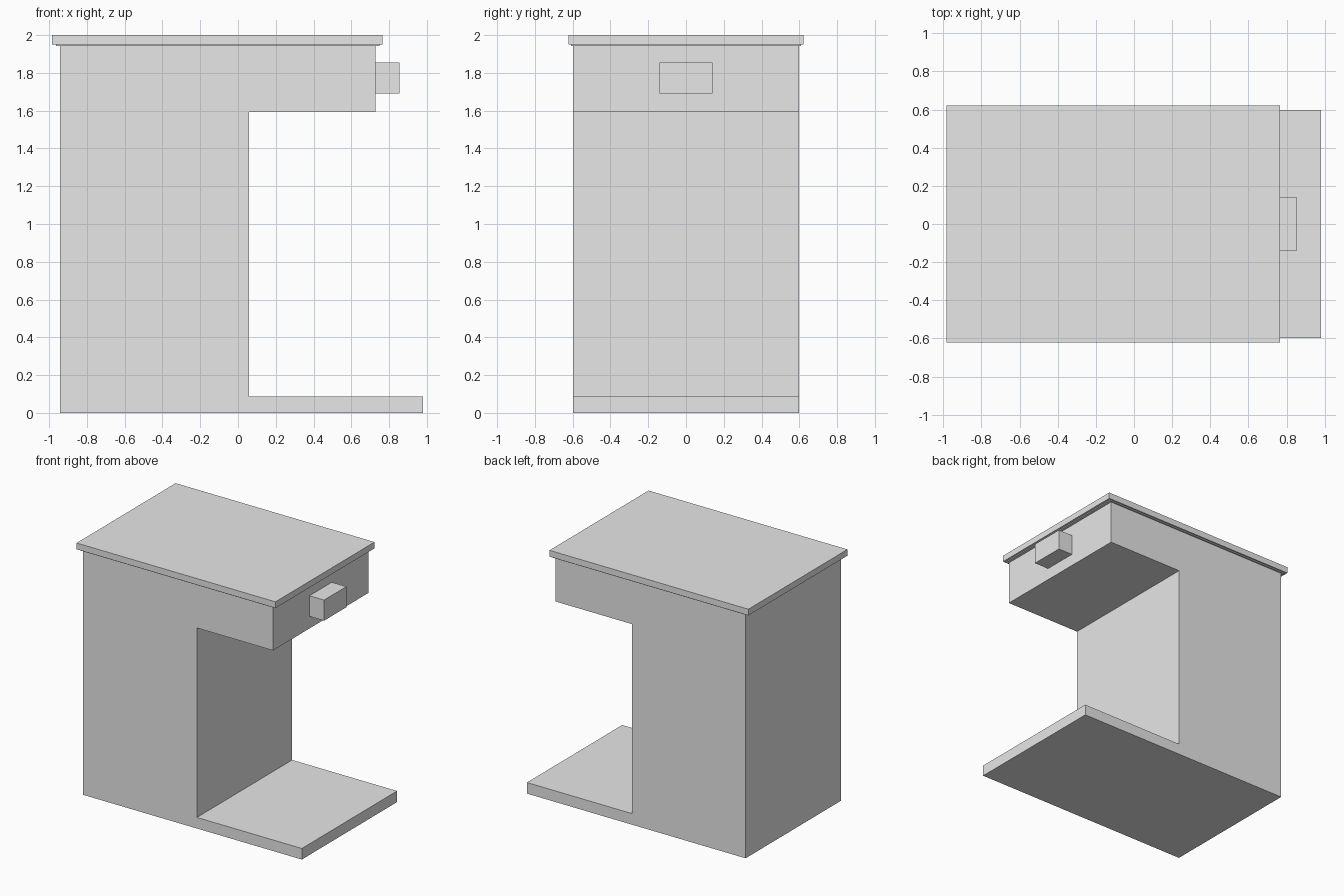
import bpy
import bmesh

cube = bpy.data.objects.get("Cube")
if cube:
    bpy.data.objects.remove(cube, do_unlink=True)

grey = bpy.data.materials.new("plain grey")
grey.use_nodes = True
grey.diffuse_color = (0.8, 0.8, 0.8, 1)
grey.node_tree.nodes["Principled BSDF"].inputs["Base Color"].default_value = (0.8, 0.8, 0.8, 1)


def extruded(name, profile, half_depth):
    """Extrude an x-z outline symmetrically along y."""
    bm = bmesh.new()
    face = bm.faces.new([bm.verts.new((x, -half_depth, z)) for x, z in profile])
    result = bmesh.ops.extrude_face_region(bm, geom=[face])
    moved = [v for v in result["geom"] if isinstance(v, bmesh.types.BMVert)]
    bmesh.ops.translate(bm, verts=moved, vec=(0, 2 * half_depth, 0))
    bmesh.ops.recalc_face_normals(bm, faces=bm.faces)
    mesh = bpy.data.meshes.new(name)
    bm.to_mesh(mesh)
    bm.free()
    mesh.materials.append(grey)
    obj = bpy.data.objects.new(name, mesh)
    bpy.context.collection.objects.link(obj)
    return obj


def box(name, x0, x1, z0, z1, half_depth):
    return extruded(name, [(x0, z0), (x1, z0), (x1, z1), (x0, z1)], half_depth)


# C-shaped cabinet: foot plate, column and overhanging head in one piece
back, column, head, foot = -0.943, 0.058, 0.727, 0.98
foot_top, head_bottom, body_top = 0.088, 1.594, 1.942
extruded("cabinet_body", [
    (back, 0), (foot, 0), (foot, foot_top), (column, foot_top),
    (column, head_bottom), (head, head_bottom), (head, body_top), (back, body_top),
], 0.598)

# Thin seal under the overhanging lid
box("lid_seal", -0.964, 0.748, body_top, 1.95, 0.61)
box("lid", -0.984, 0.765, 1.95, 2.0, 0.622)

# Block handle on the head
box("handle", head, 0.855, 1.69, 1.854, 0.14)
